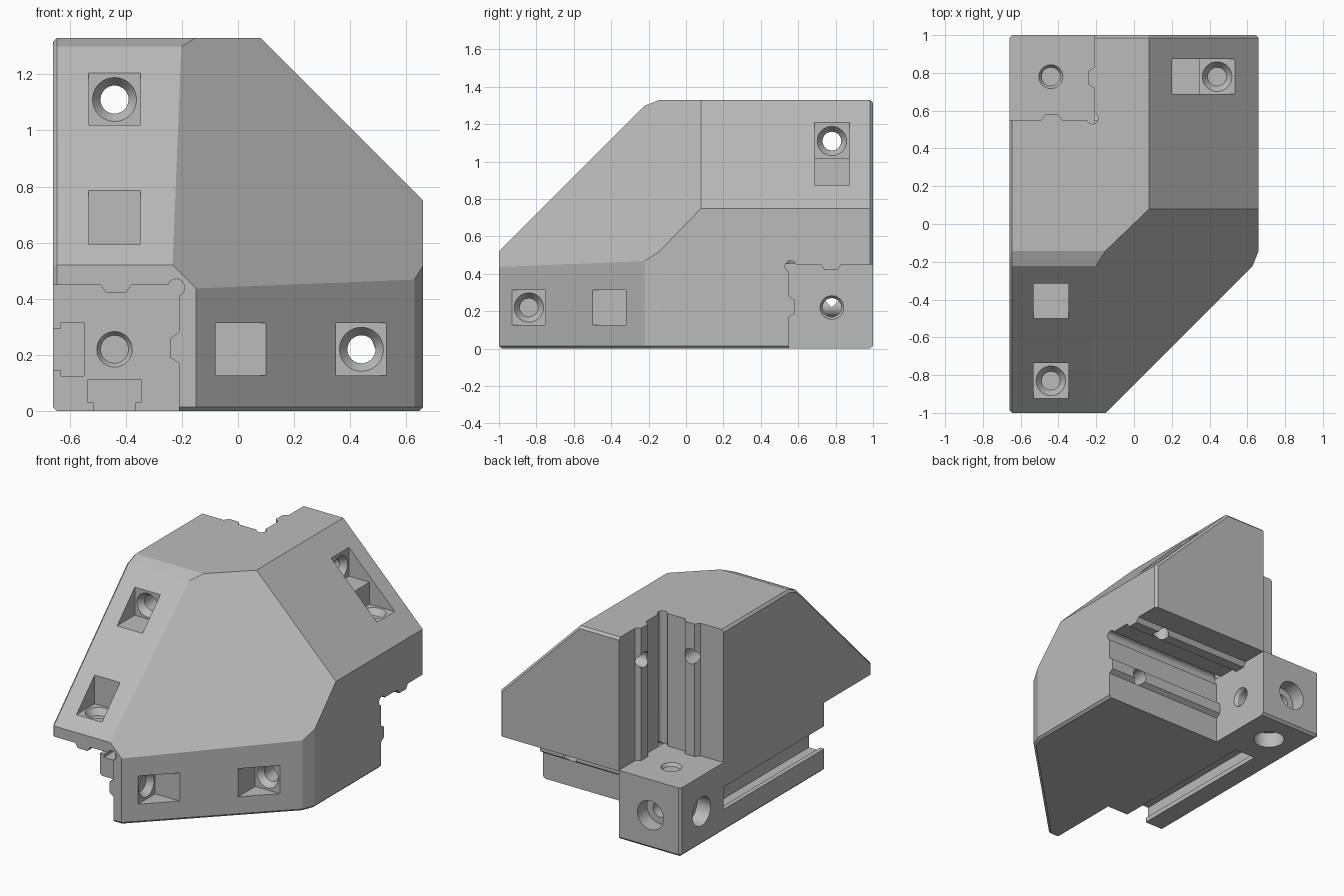
import bpy, bmesh, math
from mathutils import Vector, Matrix

if "Cube" in bpy.data.objects:
    bpy.data.objects.remove(bpy.data.objects["Cube"])

X0, Y1 = -0.66, 1.0          # outer planes that meet at the joint corner
WALL, MID = 0.45, 0.22       # channel size and centre line


def make_object(name, bm):
    bmesh.ops.recalc_face_normals(bm, faces=bm.faces[:])
    mesh = bpy.data.meshes.new(name)
    bm.to_mesh(mesh)
    bm.free()
    obj = bpy.data.objects.new(name, mesh)
    bpy.context.collection.objects.link(obj)
    return obj


# Solid bracket: a block trimmed by sloping planes (normal, offset)
bm = bmesh.new()
bmesh.ops.create_cube(bm, size=1)
for v in bm.verts:
    v.co = Vector((v.co.x * 1.32, v.co.y * 2, (v.co.z + 0.5) * 1.33))
slopes = [
    ((1, 0, 1), 1.41),
    ((1, -1, 0), 0.85),
    ((0, -1, 1), 1.52),
    ((1, -1.04, 1), 1.327),
    ((1, -0.4, 0), 0.717),
    ((0, -0.4, 1), 1.387),
]
for normal, offset in slopes:
    n = Vector(normal)
    cut = bmesh.ops.bisect_plane(bm, geom=bm.verts[:] + bm.edges[:] + bm.faces[:],
                                 plane_co=n * offset / n.length_squared,
                                 plane_no=n, clear_outer=True)
    rim = [e for e in cut["geom_cut"] if isinstance(e, bmesh.types.BMEdge)]
    bmesh.ops.holes_fill(bm, edges=rim, sides=0)
bmesh.ops.recalc_face_normals(bm, faces=bm.faces[:])
square_edges = [e for e in bm.edges if e.calc_face_angle(0) > math.radians(75)]
bmesh.ops.bevel(bm, geom=square_edges, offset=0.015, segments=1,
                affect='EDGES', profile=0.5)
body = make_object("corner_bracket", bm)

cutters = []


def cut_box(name, low, high):
    bm = bmesh.new()
    bmesh.ops.create_cube(bm, size=1)
    low, high = Vector(low), Vector(high)
    for v in bm.verts:
        v.co = Vector([(a + b) / 2 + c * (b - a) for a, b, c in zip(low, high, v.co)])
    cutters.append(make_object(name, bm))


def cut_round(name, start, end, r_start, r_end):
    start, end = Vector(start), Vector(end)
    d = end - start
    turn = Vector((0, 0, 1)).rotation_difference(d).to_matrix().to_4x4()
    bm = bmesh.new()
    bmesh.ops.create_cone(bm, cap_ends=True, segments=32, radius1=r_start,
                          radius2=r_end, depth=d.length,
                          matrix=Matrix.Translation((start + end) / 2) @ turn)
    cutters.append(make_object(name, bm))


def place(axis, u, v, t):
    """Point at distances u, v from the outer planes, at t along the axis."""
    return Vector([(t, Y1 - u, v), (X0 + u, t, v), (X0 + u, Y1 - v, t)][axis])


def cut_channel(axis, t0, t1):
    side = [(-0.1, -0.1), (WALL, -0.1), (WALL, 0.17), (0.42, 0.19),
            (0.42, 0.26), (WALL, 0.28), (WALL, WALL)]
    outline = side + [(v, u) for u, v in side[-2:0:-1]]
    bm = bmesh.new()
    face = bm.faces.new([bm.verts.new(place(axis, u, v, t0)) for u, v in outline])
    ext = bmesh.ops.extrude_face_region(bm, geom=[face])
    move = place(axis, 0, 0, t1) - place(axis, 0, 0, t0)
    bmesh.ops.translate(bm, vec=move,
                        verts=[g for g in ext["geom"] if isinstance(g, bmesh.types.BMVert)])
    cutters.append(make_object("channel_cutter", bm))
    cut_round("channel_relief", place(axis, 0.44, 0.44, t0),
              place(axis, 0.44, 0.44, t1), 0.03, 0.03)


# Three ribbed channels and the through-holes of the joint block
for axis, inner, outer, back in [(0, -0.21, 0.8, X0), (1, -0.5, -1.2, Y1), (2, 0.455, 1.5, 0)]:
    cut_channel(axis, inner, outer)
    step = 1 if outer > inner else -1
    spot = lambda t: place(axis, MID, MID, t)
    cut_round("joint_bore", spot(inner + 0.1 * step), spot(back - 0.1 * step), 0.05, 0.05)
    cut_round("joint_countersink", spot(inner + 0.01 * step), spot(inner - 0.02 * step), 0.07, 0.05)
    cut_round("joint_head_recess", spot(back - 0.05 * step), spot(back + 0.1 * step), 0.095, 0.095)

# T-shaped slots along the two outer sides of the joint block
lip, deep = 0.03, 0.112
for half, d0, d1 in [(0.075, -0.1, lip + 0.01), (0.095, lip, deep)]:
    cut_box("side_slot", (X0 + d0, -0.6, MID - half), (X0 + d1, 0.55, MID + half))
    cut_box("bottom_slot", (X0 + MID - half, -0.6, d0), (X0 + MID + half, 0.55, d1))

# Square screw pockets stepped into the slopes
H = 0.093
cx, cy, cz = X0 + MID, Y1 - MID, MID
for y, z in [(-0.315, 1.02), (-0.735, 0.595)]:
    cut_box("upright_pocket", (cx - H, y - 0.4, z), (cx + H, y, z + 0.4))
for x, z in [(0.2, 1.02), (0.35, 0.875)]:
    cut_box("back_pocket", (x, cy - H, z), (x + 0.4, cy + H, z + 0.4))
for x, y in [(-0.08, -0.75), (0.35, -0.32)]:
    cut_box("low_pocket", (x, y - 0.4, cz - H), (x + 0.4, y, cz + H))

# Countersunk screw holes from the pockets to the channels
screws = [
    ((cx, -0.315, 1.11), (cx, 0.65, 1.11)),
    ((cx, -0.83, 0.595), (cx, -0.83, 0.3)),
    ((0.2, cy, 1.11), (-0.35, cy, 1.11)),
    ((0.44, cy, 0.875), (0.44, cy, 0.3)),
    ((-0.08, -0.84, cz), (-0.35, -0.84, cz)),
    ((0.44, -0.32, cz), (0.44, 0.65, cz)),
]
for start, end in screws:
    a, b = Vector(start), Vector(end)
    d = (b - a).normalized()
    cut_round("screw_hole", a - d * 0.02, b, 0.05, 0.05)
    cut_round("screw_countersink", a - d * 0.005, a + d * 0.04, 0.082, 0.05)

# Cut everything and drop the cutters
for c in cutters:
    c.hide_render = True
    mod = body.modifiers.new(c.name, 'BOOLEAN')
    mod.operation = 'DIFFERENCE'
    mod.solver = 'EXACT'
    mod.object = c
bpy.context.view_layer.update()
graph = bpy.context.evaluated_depsgraph_get()
result = bpy.data.meshes.new_from_object(body.evaluated_get(graph))
body.modifiers.clear()
body.data = result
for c in cutters:
    bpy.data.objects.remove(c)

# Plain grey plastic
grey = bpy.data.materials.new("grey_plastic")
grey.use_nodes = True
colour = (0.5, 0.5, 0.5, 1)
grey.diffuse_color = colour
grey.node_tree.nodes["Principled BSDF"].inputs["Base Color"].default_value = colour
body.data.materials.clear()
body.data.materials.append(grey)

bpy.ops.object.select_all(action='DESELECT')
body.select_set(True)
bpy.context.view_layer.objects.active = body
bpy.ops.object.shade_smooth_by_angle(angle=math.radians(20))
